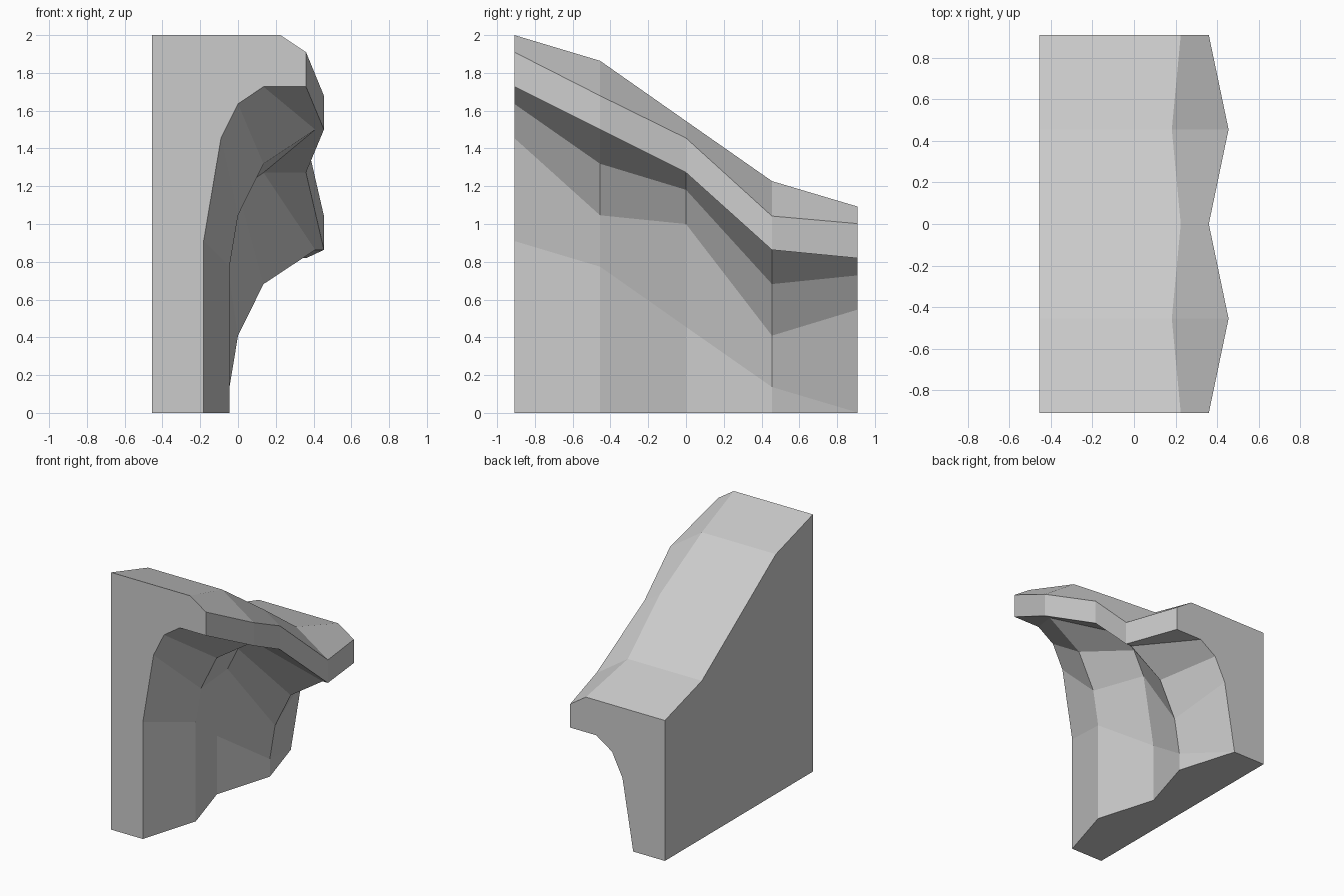
import bpy
import bmesh

cube = bpy.data.objects.get("Cube")
if cube:
    bpy.data.objects.remove(cube, do_unlink=True)

# One plain stone colour
stone = bpy.data.materials.new("grey_stone")
stone.use_nodes = True
colour = (0.6, 0.6, 0.6, 1.0)
stone.diffuse_color = colour
stone.node_tree.nodes["Principled BSDF"].inputs["Base Color"].default_value = colour

BACK = -0.455

# Cross-sections as (x, drop below the top): lip, underside, face of the wall
hollow = [(0.225, 0), (0.36, 0.09), (0.36, 0.273), (0.135, 0.273),
          (0, 0.364), (-0.09, 0.545), (-0.182, 1.09)]
bulge = [(0.182, 0), (0.455, 0.185), (0.455, 0.364), (0.409, 0.364),
         (0.135, 0.545), (0, 0.818), (-0.045, 1.09)]

# Sections along the slope: y, height of the top, cross-section
stations = [(-0.909, 2.0, hollow), (-0.455, 1.864, bulge), (0, 1.545, hollow),
            (0.455, 1.227, bulge), (0.909, 1.092, hollow)]


def section(bm, y, top, profile):
    """Closed ring: back bottom, back top, profile, foot of the wall."""
    points = [(BACK, 0), (BACK, top)]
    points += [(x, top - drop) for x, drop in profile]
    points.append((profile[-1][0], 0))
    return [bm.verts.new((x, y, z)) for x, z in points]


# Loft the sections into a solid sloping block
bm = bmesh.new()
rings = [section(bm, *s) for s in stations]
for a, b in zip(rings, rings[1:]):
    for i in range(len(a)):
        j = (i + 1) % len(a)
        bm.faces.new((a[i], a[j], b[j], b[i]))
bm.faces.new(rings[0])
bm.faces.new(rings[-1])
bmesh.ops.recalc_face_normals(bm, faces=bm.faces)

mesh = bpy.data.meshes.new("sloping_ledge")
bm.to_mesh(mesh)
bm.free()
mesh.materials.append(stone)
ledge = bpy.data.objects.new("sloping_ledge", mesh)
bpy.context.collection.objects.link(ledge)
